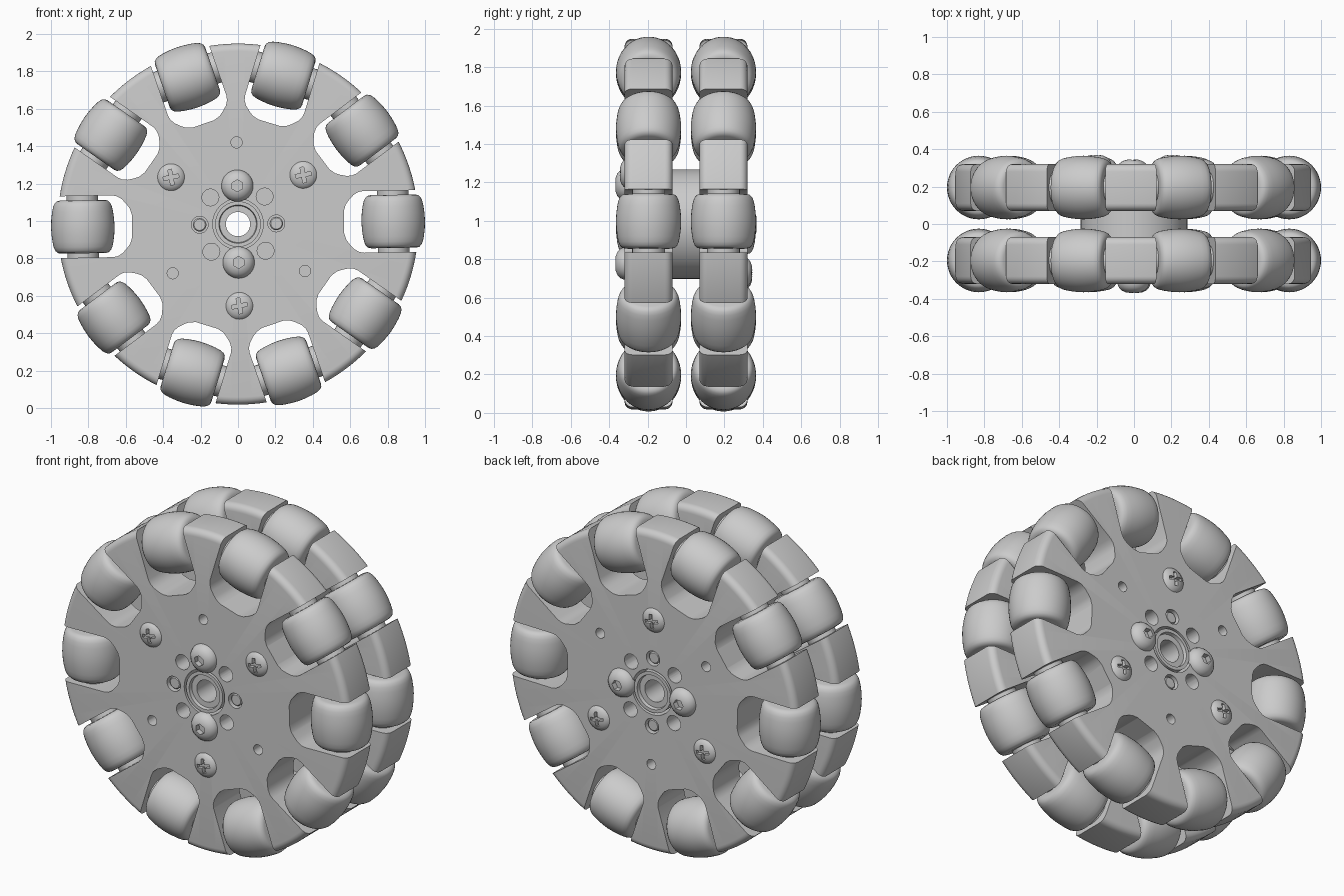
import bpy, bmesh
from math import sin, cos, pi, radians
from mathutils import Matrix

if "Cube" in bpy.data.objects:
    bpy.data.objects.remove(bpy.data.objects["Cube"], do_unlink=True)

grey = bpy.data.materials.new("plain_grey")
grey.use_nodes = True
colour = (0.6, 0.6, 0.6, 1)
grey.diffuse_color = colour
grey.node_tree.nodes["Principled BSDF"].inputs["Base Color"].default_value = colour

INNER, FACE = 0.07, 0.32          # plate faces, measured along the axle
MID = (INNER + FACE) / 2
RIM, FILLET = 0.965, 0.04
ROLLER_POS = 0.83
BOLT_POS, SCREW_POS = 0.205, 0.437


def mesh_from(bm, name):
    bmesh.ops.recalc_face_normals(bm, faces=bm.faces[:])
    me = bpy.data.meshes.new(name)
    bm.to_mesh(me)
    bm.free()
    me.materials.append(grey)
    return me


def lathe(name, profile, segs=48):
    """Spin a closed (radius, height) profile around z."""
    bm = bmesh.new()
    vs = [bm.verts.new((r, 0, z)) for r, z in profile]
    edges = [bm.edges.new((vs[i], vs[(i + 1) % len(vs)])) for i in range(len(vs))
             if vs[i].co.x + vs[(i + 1) % len(vs)].co.x > 0]
    bmesh.ops.spin(bm, geom=vs + edges, cent=(0, 0, 0), axis=(0, 0, 1),
                   angle=2 * pi, steps=segs, use_merge=False)
    bmesh.ops.remove_doubles(bm, verts=bm.verts[:], dist=1e-5)
    return mesh_from(bm, name)


def prism(bm, points, z0, z1, matrix=Matrix()):
    """Add an extruded outline to a bmesh."""
    low = [bm.verts.new(matrix @ Matrix.Translation((x, y, z0)).translation) for x, y in points]
    high = [bm.verts.new(matrix @ Matrix.Translation((x, y, z1)).translation) for x, y in points]
    bm.faces.new(low[::-1])
    bm.faces.new(high)
    for i in range(len(points)):
        j = (i + 1) % len(points)
        bm.faces.new((low[i], low[j], high[j], high[i]))


def circle(radius, count):
    return [(radius * cos(2 * pi * i / count), radius * sin(2 * pi * i / count)) for i in range(count)]


def polar(angle, radius, z=0):
    return Matrix.Rotation(radians(angle), 4, 'Z') @ Matrix.Translation((radius, 0, z))


def add(name, me, matrix=Matrix()):
    ob = bpy.data.objects.new(name, me)
    bpy.context.collection.objects.link(ob)
    ob.matrix_world = matrix
    return ob


def carve(me, bm):
    """Cut the solids in bm out of a mesh and return the result."""
    body = add("body", me)
    cutter = add("cutter", mesh_from(bm, "cutter"))
    cutter.hide_render = True
    mod = body.modifiers.new("cut", 'BOOLEAN')
    mod.operation, mod.solver, mod.object = 'DIFFERENCE', 'EXACT', cutter
    deps = bpy.context.evaluated_depsgraph_get()
    result = bpy.data.meshes.new_from_object(body.evaluated_get(deps))
    bpy.data.objects.remove(body)
    bpy.data.objects.remove(cutter)
    return result


def smooth(me):
    ob = add("temp", me)
    bpy.ops.object.select_all(action='DESELECT')
    ob.select_set(True)
    bpy.context.view_layer.objects.active = ob
    bpy.ops.object.shade_smooth_by_angle(angle=radians(32))
    bpy.data.objects.remove(ob)
    return me


def wheel_plate(tilt, screws):
    """Round-rimmed plate with ten roller pockets and drilled holes."""
    arc = [(RIM - FILLET + FILLET * cos(a), FILLET * sin(a))
           for a in [pi / 2 * i / 5 for i in range(6)]]
    profile = [(0.135, INNER)]
    profile += [(r, INNER + FILLET - h) for r, h in reversed(arc)]
    profile += [(r, FACE - FILLET + h) for r, h in arc]
    profile.append((0.135, FACE))
    side = [(1.1, 0.165), (0.67, 0.165), (0.645, 0.16), (0.62, 0.145),
            (0.595, 0.118), (0.578, 0.095), (0.567, 0.06)]
    pocket = side + [(r, -t) for r, t in reversed(side)]
    bm = bmesh.new()
    for k in range(10):
        prism(bm, pocket, 0, 0.4, polar(tilt + 36 * k, 0))
    for k in range(8):
        prism(bm, circle(0.045, 24), 0, 0.4, polar(tilt + 45 * k, BOLT_POS))
    for a in screws:
        prism(bm, circle(0.03, 20), FACE - 0.1, 0.4, polar(tilt + a + 180, SCREW_POS))
    return smooth(carve(lathe("wheel_plate", profile, 160), bm))


# Shared parts: barrel roller, its end bushes, screw, bolt
half = [(0, 0.142), (0.12, 0.142), (0.137, 0.138), (0.149, 0.126), (0.157, 0.108),
        (0.163, 0.08), (0.168, 0.04)]
roller = smooth(lathe("roller", half + [(0.17, 0)] + [(r, -z) for r, z in reversed(half)]))
axle = smooth(lathe("roller_axle", [(0, 0.18), (0.05, 0.18), (0.05, 0.166), (0.085, 0.166),
                                    (0.085, -0.166), (0.05, -0.166), (0.05, -0.18), (0, -0.18)], 32))

cross = bmesh.new()
w, l = 0.01, 0.042
prism(cross, [(l, -w), (l, w), (w, w), (w, l), (-w, l), (-w, w),
              (-l, w), (-l, -w), (-w, -w), (-w, -l), (w, -l), (w, -w)], -0.005, 0.1)
screw = smooth(carve(lathe("cross_screw", [(0, 0.026), (0.03, 0.024), (0.052, 0.017), (0.068, 0.006),
                                           (0.072, 0), (0.072, -0.02), (0, -0.02)], 40), cross))

socket = bmesh.new()
prism(socket, circle(0.032, 6), 0.015, 0.1)
bolt = smooth(carve(lathe("button_bolt", [(0, 0.05), (0.036, 0.047), (0.06, 0.037), (0.077, 0.02),
                                          (0.085, 0), (0.085, -0.01), (0, -0.01)], 40), socket))
shaft = smooth(lathe("bolt_shaft", [(0, -0.31), (0.03, -0.31), (0.036, -0.304),
                                    (0.036, FACE), (0, FACE)], 24))

# Two wheel halves, back to back
lift = Matrix.Translation((0, 0, 0.983))
upright = Matrix.Rotation(pi / 2, 4, 'X')
sides = [("front", 0, 1, (36, 144, 270), (90, 270)),
         ("rear", pi, -1, (90, 216, 324), (0, 180))]
for label, turn, tilt, screws, bolts in sides:
    base = lift @ Matrix.Rotation(turn, 4, 'Z') @ upright
    add(label + "_plate", wheel_plate(tilt, screws), base)
    for k in range(10):
        place = base @ polar(tilt + 36 * k, ROLLER_POS, MID) @ upright
        add(f"{label}_roller_{k + 1}", roller, place)
        add(f"{label}_roller_axle_{k + 1}", axle, place)
    for k, a in enumerate(screws):
        add(f"{label}_screw_{k + 1}", screw,
            base @ polar(tilt + a, SCREW_POS, FACE) @ Matrix.Rotation(radians(10 - a), 4, 'Z'))
    for k, a in enumerate(bolts):
        add(f"{label}_bolt_{k + 1}", bolt, base @ polar(tilt + a, BOLT_POS, FACE))
        add(f"{label}_bolt_shaft_{k + 1}", shaft, base @ polar(tilt + a, BOLT_POS))

# Spacer between the halves and the hollow hub core
gap = INNER + 0.005
add("spacer", smooth(lathe("spacer", [(0.11, gap), (0.285, gap), (0.285, -gap), (0.11, -gap)], 96)),
    lift @ upright)
end = [(0.065, 0.3), (0.098, 0.3), (0.102, 0.32), (0.122, 0.32)]
add("hub_core", smooth(lathe("hub_core", end + [(r, -z) for r, z in reversed(end)], 64)),
    lift @ upright)
